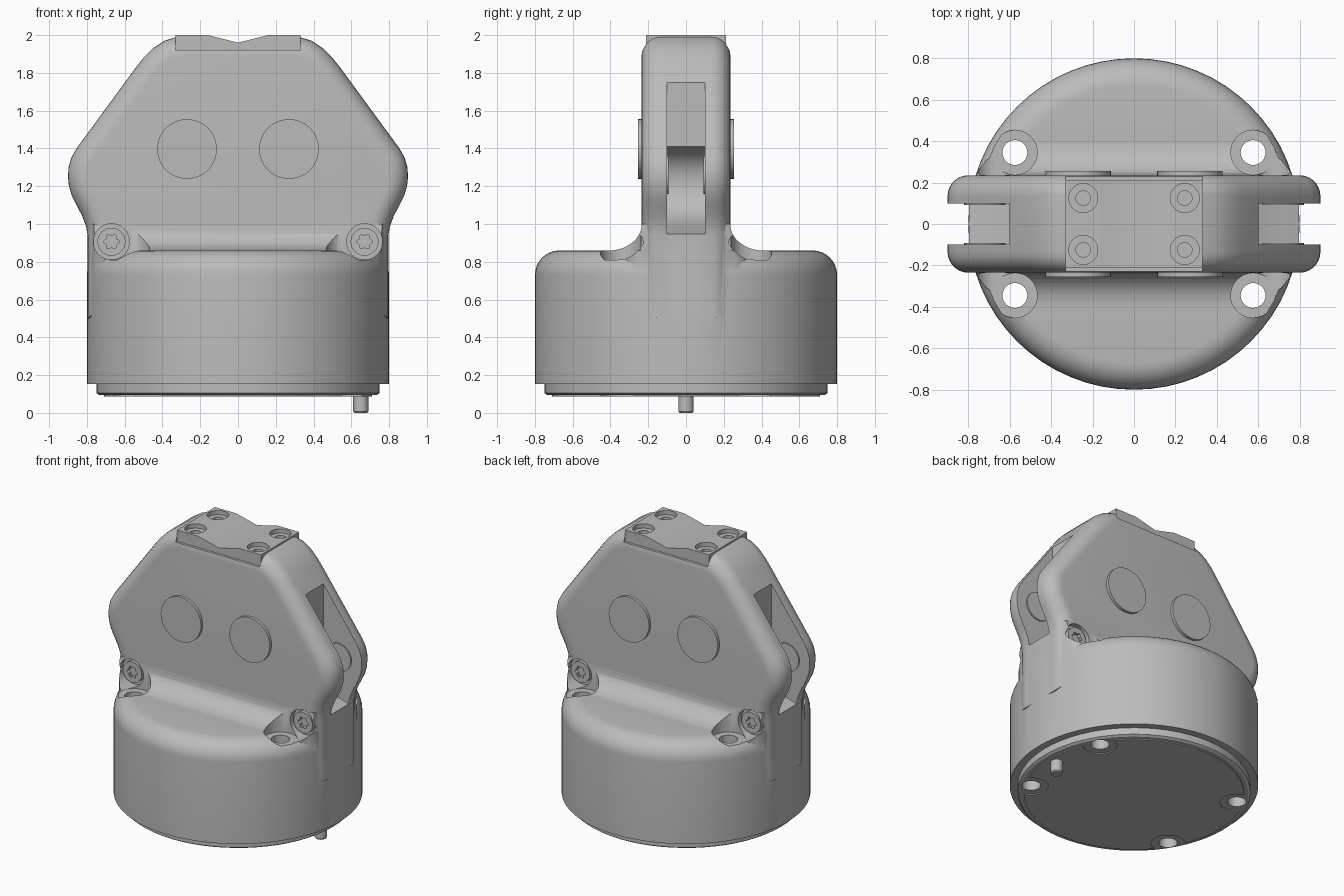
import bpy, bmesh
from math import sin, cos, pi, sqrt, radians
from mathutils import Matrix, Vector

if "Cube" in bpy.data.objects:
    bpy.data.objects.remove(bpy.data.objects["Cube"], do_unlink=True)

grey = bpy.data.materials.new("light grey")
grey.use_nodes = True
grey.diffuse_color = (0.5, 0.5, 0.5, 1)
grey.node_tree.nodes["Principled BSDF"].inputs["Base Color"].default_value = (0.5, 0.5, 0.5, 1)


def finish(name, bm):
    bmesh.ops.recalc_face_normals(bm, faces=bm.faces)
    mesh = bpy.data.meshes.new(name)
    bm.to_mesh(mesh)
    bm.free()
    mesh.materials.append(grey)
    ob = bpy.data.objects.new(name, mesh)
    bpy.context.collection.objects.link(ob)
    return ob


def loft(name, rings):
    """Closed skin through rings that have equal point counts."""
    bm = bmesh.new()
    rows = [[bm.verts.new(p) for p in ring] for ring in rings]
    n = len(rows[0])
    for a, b in zip(rows, rows[1:]):
        for i in range(n):
            j = (i + 1) % n
            bm.faces.new((a[i], a[j], b[j], b[i]))
    bm.faces.new(rows[0])
    bm.faces.new(rows[-1])
    return finish(name, bm)


def prism(name, outline, y0, y1):
    return loft(name, [[(x, y, z) for x, z in outline] for y in (y0, y1)])


def lathe(name, profile, n=64):
    return loft(name, [[(r * cos(2 * pi * i / n), r * sin(2 * pi * i / n), z)
                        for i in range(n)] for r, z in profile])


def cyl(name, r, centre, depth, axis="Z", n=32):
    bm = bmesh.new()
    turn = Matrix.Rotation(pi / 2, 4, "X") if axis == "Y" else Matrix()
    bmesh.ops.create_cone(bm, cap_ends=True, segments=n, radius1=r, radius2=r,
                          depth=depth, matrix=Matrix.Translation(centre) @ turn)
    return finish(name, bm)


def combine(ob, other, op="DIFFERENCE"):
    mod = ob.modifiers.new("combine", "BOOLEAN")
    mod.operation, mod.solver, mod.object = op, "EXACT", other
    bpy.context.view_layer.objects.active = ob
    bpy.ops.object.modifier_apply(modifier=mod.name)
    bpy.data.objects.remove(other, do_unlink=True)


SIGNS = (-1, 1)
CORNERS = [(sx, sy) for sx in SIGNS for sy in SIGNS]
RIM, HALF, EDGE = 0.13, 0.235, 0.1

# round base with a stepped foot and a rounded upper rim
profile = [(0.735, 0.095), (0.75, 0.105), (0.75, 0.153), (0.8, 0.153), (0.8, 0.73)]
profile += [(0.67 + RIM * cos(k * pi / 16), 0.73 + RIM * sin(k * pi / 16)) for k in range(1, 9)]
body = lathe("housing_body", profile)


# concave saddle between base and upright
def saddle_ring(h, z):
    side = []
    for k in range(-8, 9):
        y = h * k / 8
        t = max(0, (abs(y) - HALF) / 0.175)
        r = 0.798 - 0.128 * t * t
        side.append((sqrt(r * r - y * y), y))
    return [(x, y, z) for x, y in side] + [(-x, -y, z) for x, y in side]


rings = [saddle_ring(0.41, 0.6)]
for k in range(9):
    a = k * pi / 16
    rings.append(saddle_ring(0.41 - 0.176 * sin(a), 0.859 + 0.14 * (1 - cos(a))))
combine(body, loft("saddle", rings), "UNION")

# upright blade: outline with rounded rims front and back
half = [(0.795, 0.5), (0.796, 0.94), (0.805, 0.99), (0.826, 1.045), (0.855, 1.1),
        (0.88, 1.15), (0.895, 1.2), (0.9, 1.25), (0.897, 1.3), (0.883, 1.35), (0.855, 1.4),
        (0.54, 1.83), (0.5, 1.88), (0.45, 1.93), (0.39, 1.97), (0.32, 1.992)]
outline = [Vector(p) for p in half + [(-x, z) for x, z in reversed(half)]]


def inset(points, d):
    out = []
    for i, p in enumerate(points):
        a = (p - points[i - 1]).normalized()
        b = (points[(i + 1) % len(points)] - p).normalized()
        na, nb = Vector((-a.y, a.x)), Vector((-b.y, b.x))
        out.append(p + (na + nb) * d / (1 + na.dot(nb)))
    return out


front = []
for k in range(8):
    a = k * pi / 14
    y = HALF - EDGE * (1 - sin(a))
    front.append((y, inset(outline, EDGE * (1 - cos(pi / 2 - (pi / 2 - a))))))
rings = [[(p.x, -y, p.y) for p in pts] for y, pts in reversed(front)]
rings += [[(p.x, y, p.y) for p in pts] for y, pts in front]
combine(body, loft("blade", rings), "UNION")

# side slots through the upright
slot = [(0.6, 1.9), (0.6, 1.41), (0.53, 1.385), (0.47, 1.33), (0.44, 1.25), (0.45, 1.15),
        (0.5, 1.07), (0.57, 1.02), (0.7, 0.98), (0.82, 0.94), (1, 0.94), (1, 1.9)]
for s in SIGNS:
    combine(body, prism("slot_cutter", [(s * x, z) for x, z in slot], -0.1, 0.1))

# flat seat for the cap plate
combine(body, prism("seat_cutter", [(-0.33, 1.92), (0.33, 1.92), (0.33, 2.1), (-0.33, 2.1)], -0.4, 0.4))

# bolt holes, counterbores and screw pockets
for sx, sy in CORNERS:
    x, y = sx * 0.575, sy * 0.345
    combine(body, cyl("counterbore", 0.108, (x, y, 0.96), 0.3))
    combine(body, cyl("pocket", 0.095, (sx * 0.67, sy * 0.272, 0.906), 0.146, "Y"))
    combine(body, cyl("bolt_hole", 0.06, (x, y, 0.5), 1.2))

# cap plate with a shallow V groove and four counterbored holes
cap = prism("cap_plate", [(-0.33, 1.915), (0.33, 1.915), (0.33, 2), (0.16, 2),
                          (0, 1.96), (-0.16, 2), (-0.33, 2)], -0.213, 0.213)
for sx, sy in CORNERS:
    x, y = sx * 0.245, sy * 0.125
    combine(cap, cyl("cap_bore", 0.07, (x, y, 2.01), 0.08))
    combine(cap, cyl("cap_hole", 0.035, (x, y, 1.95), 0.2))

# bottom cover panel with clearance around the bolt holes
panel = cyl("bottom_panel", 0.71, (0, 0, 0.093), 0.01, n=64)
for sx, sy in CORNERS:
    combine(panel, cyl("panel_relief", 0.11, (sx * 0.575, sy * 0.345, 0.09), 0.1))

# locating pin
lathe_pin = lathe("locating_pin", [(0.034, 0), (0.04, 0.008), (0.04, 0.12)], 24)
lathe_pin.location.x = 0.65

# round side buttons and slot bosses
for sx, sy in CORNERS:
    cyl("side_button", 0.158, (sx * 0.27, sy * 0.235, 1.397), 0.04, "Y", 48)
    cyl("slot_boss", 0.1, (sx * 0.72, sy * 0.099, 1.26), 0.014, "Y")

# side screws with a six-lobed drive
lobes = [((0.036 + 0.006 * cos(6 * t)) * cos(t), (0.036 + 0.006 * cos(6 * t)) * sin(t))
         for t in [2 * pi * i / 48 for i in range(48)]]
for sx, sy in CORNERS:
    screw = cyl("screw_head", 0.074, (sx * 0.67, sy * 0.208, 0.906), 0.04, "Y")
    combine(screw, prism("drive", [(sx * 0.67 + x, 0.906 + z) for x, z in lobes], sy * 0.205, sy * 0.3))

# smooth shading with crisp edges
bpy.ops.object.select_all(action="DESELECT")
for ob in bpy.context.collection.objects:
    if ob.type == "MESH" and grey.name in ob.data.materials:
        ob.select_set(True)
        bpy.context.view_layer.objects.active = ob
bpy.ops.object.shade_smooth_by_angle(angle=radians(30))
